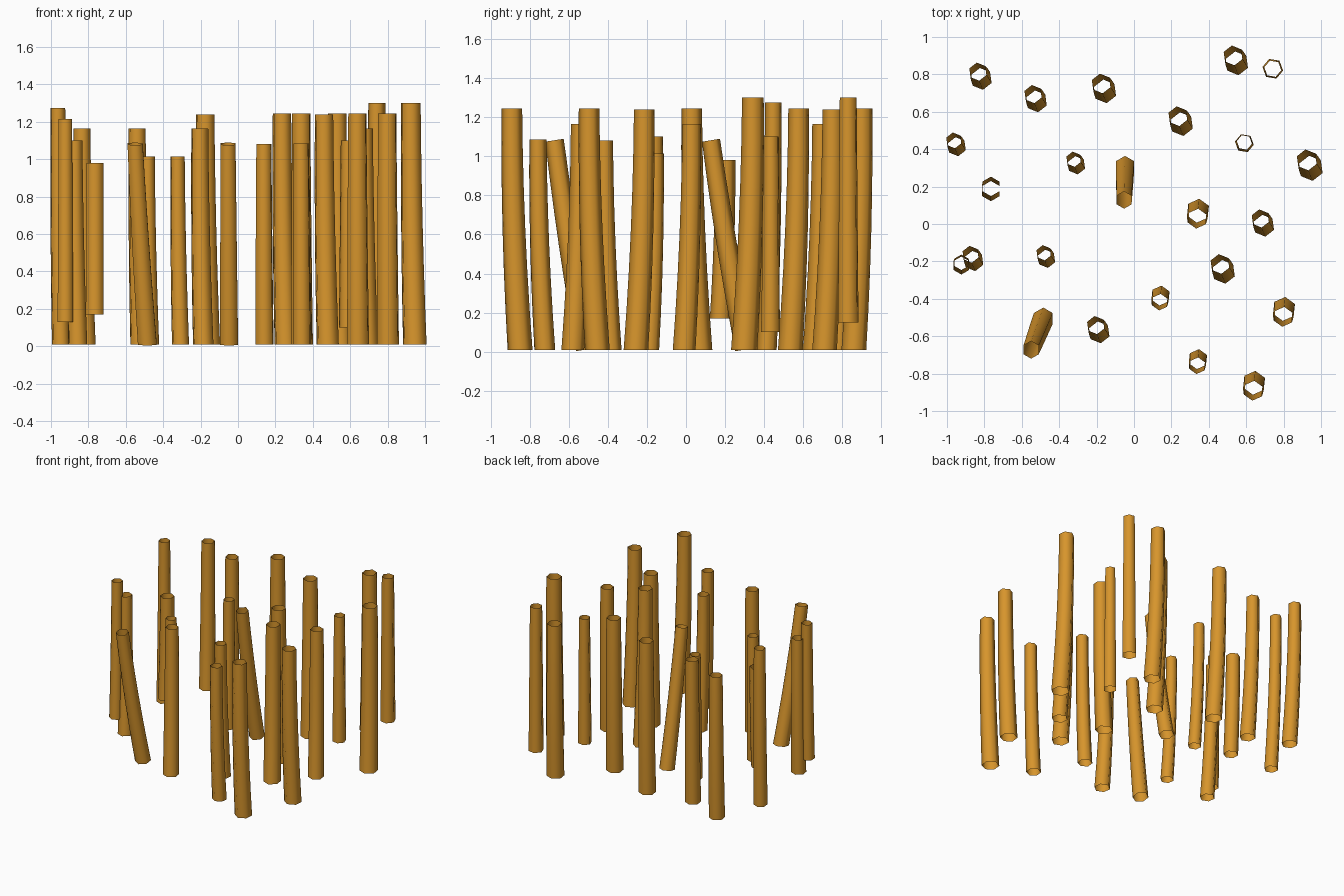
import bpy, bmesh, math

if "Cube" in bpy.data.objects:
    bpy.data.objects.remove(bpy.data.objects["Cube"])

mat = bpy.data.materials.new("orange_wood")
mat.diffuse_color = (0.68, 0.30, 0.025, 1)
mat.use_nodes = True
mat.node_tree.nodes["Principled BSDF"].inputs["Base Color"].default_value = mat.diffuse_color


def post(name, bottom, top, r_low, r_top, turn=0.0, bow=1.0, tilt=False):
    """Open six-sided tapered post following a slightly bowed centre line."""
    bm = bmesh.new()
    rings, n = 6, 6
    b, t = bottom, top
    slope = (t[1] - b[1]) / (t[2] - b[2]) if tilt else 0
    prev = None
    for i in range(rings + 1):
        f = i / rings
        g = f * (1 - bow) + bow * (1 - (1 - f) ** 2)
        cx = b[0] + (t[0] - b[0]) * g
        cy = b[1] + (t[1] - b[1]) * g
        cz = b[2] + (t[2] - b[2]) * f
        r = r_low + (r_top - r_low) * f
        ring = []
        for k in range(n):
            a = math.pi / 2 + turn + k * math.tau / n
            dy = r * math.sin(a)
            ring.append(bm.verts.new((cx + r * math.cos(a), cy + dy, cz - slope * dy)))
        if prev:
            for k in range(n):
                j = (k + 1) % n
                bm.faces.new((prev[k], prev[j], ring[j], ring[k]))
        prev = ring
    me = bpy.data.meshes.new(name)
    bm.to_mesh(me)
    bm.free()
    me.shade_smooth()
    me.materials.append(mat)
    ob = bpy.data.objects.new(name, me)
    bpy.context.collection.objects.link(ob)


# Standing posts: x, y of middle, top height, grouped by lean direction
back_leaning = [
    (-0.825, 0.795, 1.165), (-0.53, 0.675, 1.165), (-0.165, 0.73, 1.24),
    (0.54, 0.88, 1.245), (-0.955, 0.43, 1.275), (0.245, 0.555, 1.245),
    (0.935, 0.32, 1.30), (-0.315, 0.33, 1.015), (0.685, 0.01, 1.165),
    (-0.865, -0.18, 1.10), (-0.475, -0.17, 1.015), (0.47, -0.235, 1.24),
    (-0.195, -0.56, 1.165)]
front_leaning = [
    (0.34, 0.05, 1.245), (0.14, -0.40, 1.08), (0.80, -0.475, 1.245),
    (0.34, -0.74, 1.085), (0.64, -0.87, 1.245)]


def group(label, items, lx, ly, turn):
    for i, (x, y, h) in enumerate(items):
        s = (h / 1.245) ** 1.3
        if x == -0.955:       # slimmer tall post at the far left
            s = 0.80
        post(f"{label}_{i + 1}", (x - lx * s, y - ly * s, 0.01), (x + lx * s, y + ly * s, h),
             0.064 * s, 0.053 * s, turn)


group("back_leaning_post", back_leaning, -0.010, 0.021, math.radians(8))
group("front_leaning_post", front_leaning, -0.002, -0.021, math.radians(-6))

# Raised posts whose feet hang above the ground
post("raised_post_1", (0.742, 0.83, 0.15), (0.742, 0.83, 1.30), 0.056, 0.046, math.radians(20))
post("raised_post_2", (0.59, 0.432, 0.10), (0.59, 0.436, 1.10), 0.051, 0.041, math.radians(20))
post("raised_post_3", (-0.765, 0.176, 0.17), (-0.765, 0.201, 0.98), 0.054, 0.052)
post("raised_post_4", (-0.923, -0.222, 0.13), (-0.923, -0.205, 1.215), 0.048, 0.041)

# Strongly tilted posts
post("tilted_post_1", (-0.048, 0.308, 0.012), (-0.053, 0.128, 1.082), 0.056, 0.046, 0, 0.2, True)
post("tilted_post_2", (-0.485, -0.505, 0.012), (-0.55, -0.673, 1.082), 0.058, 0.047, 0, 0.2, True)
